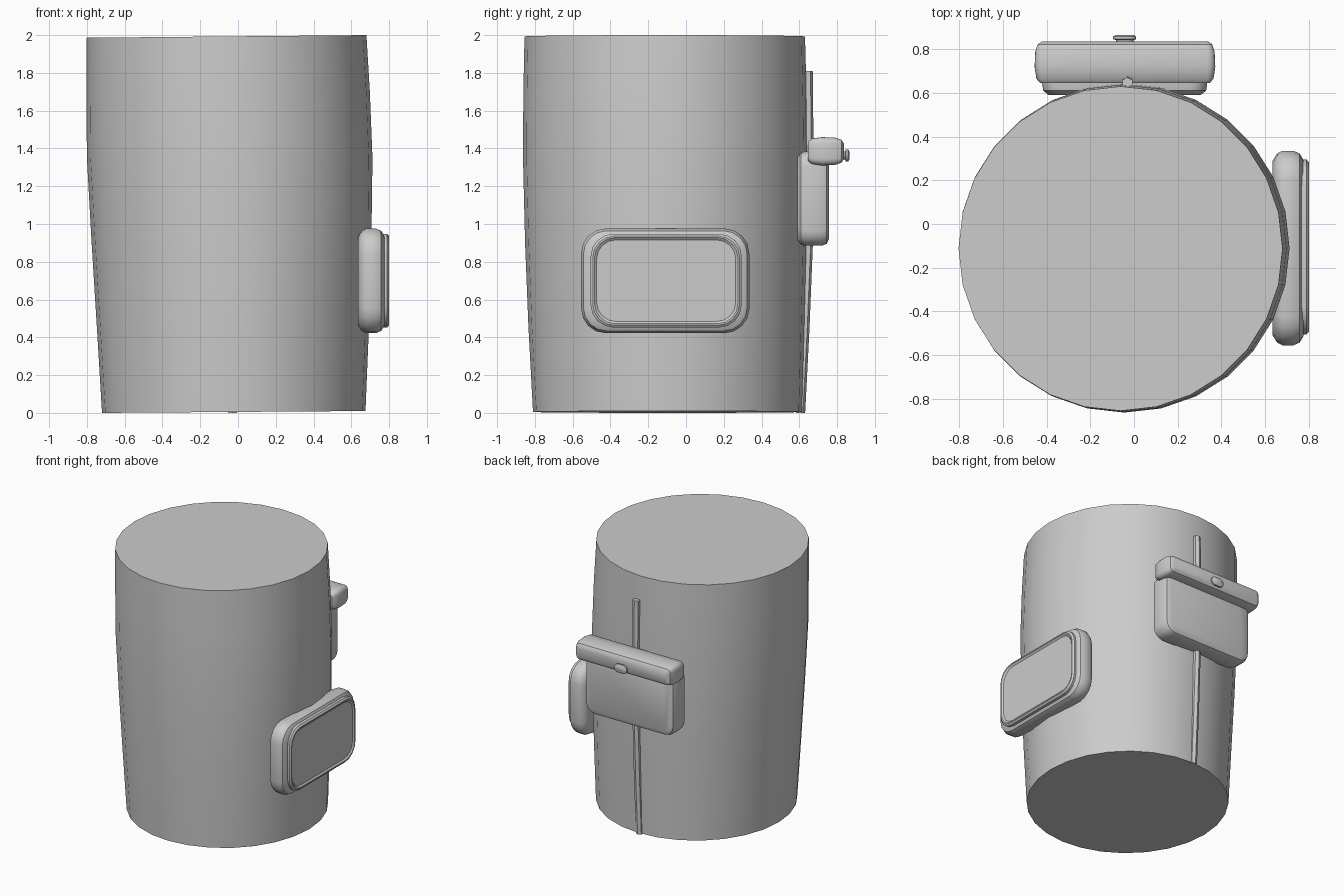
import bpy, bmesh, math
from mathutils import Vector

cube = bpy.data.objects.get("Cube")
if cube:
    bpy.data.objects.remove(cube, do_unlink=True)

grey = bpy.data.materials.new("plain grey")
grey.use_nodes = True
colour = (0.6, 0.6, 0.6, 1)
grey.diffuse_color = colour
grey.node_tree.nodes["Principled BSDF"].inputs["Base Color"].default_value = colour


def loft(name, rings, angle=35):
    """Skin a stack of equal-length rings and cap both ends."""
    bm = bmesh.new()
    loops = [[bm.verts.new(p) for p in ring] for ring in rings]
    n = len(loops[0])
    for a, b in zip(loops, loops[1:]):
        for i in range(n):
            j = (i + 1) % n
            bm.faces.new((a[i], a[j], b[j], b[i]))
    bm.faces.new(loops[0][::-1])
    bm.faces.new(loops[-1])
    bmesh.ops.recalc_face_normals(bm, faces=bm.faces)
    mesh = bpy.data.meshes.new(name)
    bm.to_mesh(mesh)
    bm.free()
    mesh.materials.append(grey)
    obj = bpy.data.objects.new(name, mesh)
    bpy.context.collection.objects.link(obj)
    bpy.ops.object.select_all(action='DESELECT')
    obj.select_set(True)
    bpy.context.view_layer.objects.active = obj
    bpy.ops.object.shade_smooth_by_angle(angle=math.radians(angle))
    return obj


def rounded(width, height, radius, steps=4):
    """Outline of a rounded rectangle about the origin."""
    pts = []
    for k, (sx, sy) in enumerate(((1, 1), (-1, 1), (-1, -1), (1, -1))):
        for s in range(steps + 1):
            a = math.pi / 2 * (k + s / steps)
            pts.append((sx * (width / 2 - radius) + radius * math.cos(a),
                        sy * (height / 2 - radius) + radius * math.sin(a)))
    return pts


def pad(name, u, v, radius, layers, place):
    """Rounded block: layers are (depth, inset) outlines, place maps u, v, depth."""
    cu, cv = sum(u) / 2, sum(v) / 2
    rings = []
    for depth, inset in layers:
        outline = rounded(u[1] - u[0] - 2 * inset, v[1] - v[0] - 2 * inset,
                          max(radius - inset * 0.6, 0.012))
        rings.append([place(cu + a, cv + b, depth) for a, b in outline])
    return loft(name, rings)


def on_side(u, v, d):
    return Vector((d, u, v))


def on_back(u, v, d):
    return Vector((u, d, v))


# Main barrel: slightly bulging, leaning, with a tilted rim
SIDES = 28
barrel = []
for z, x0, x1, y0, y1, tilt in (
        (0.005, -0.72, 0.675, -0.81, 0.615, 0.005),
        (0.45, -0.747, 0.693, -0.834, 0.628, 0),
        (0.9, -0.775, 0.706, -0.852, 0.64, 0),
        (1.35, -0.80, 0.712, -0.863, 0.642, 0),
        (1.7, -0.803, 0.698, -0.861, 0.638, 0),
        (1.993, -0.803, 0.68, -0.855, 0.63, 0.007)):
    ring = []
    for i in range(SIDES):
        a = math.tau * i / SIDES
        ring.append(((x0 + x1) / 2 + (x1 - x0) / 2 * math.cos(a),
                     (y0 + y1) / 2 + (y1 - y0) / 2 * math.sin(a),
                     z + tilt * math.cos(a)))
    barrel.append(ring)
loft("barrel_body", barrel)

# Side pocket with a raised panel standing in a narrow groove
pad("side_pocket", (-0.555, 0.335), (0.422, 0.976), 0.13,
    ((0.635, 0.045), (0.655, 0.012), (0.68, 0), (0.73, 0), (0.758, 0.012),
     (0.775, 0.04), (0.776, 0.05), (0.76, 0.055)), on_side)
pad("side_pocket_panel", (-0.505, 0.295), (0.452, 0.948), 0.12,
    ((0.72, 0), (0.79, 0), (0.80, 0.012), (0.80, 0.02), (0.79, 0.032)), on_side)

# Back pouch
pad("back_pouch", (-0.42, 0.335), (0.885, 1.385), 0.08,
    ((0.59, 0.03), (0.61, 0.005), (0.64, 0), (0.72, 0), (0.745, 0.01),
     (0.757, 0.035)), on_back)

# Flap over the pouch, and its button
pad("pouch_flap", (-0.455, 0.372), (1.31, 1.46), 0.035,
    ((0.645, 0.025), (0.665, 0.008), (0.72, 0), (0.79, 0.003), (0.822, 0.014),
     (0.836, 0.035)), on_back)
pad("flap_button", (-0.095, 0.01), (1.33, 1.395), 0.032,
    ((0.82, 0.012), (0.842, 0.012), (0.846, 0), (0.858, 0), (0.866, 0.014)), on_back)

# Raised seam down the back
seam = []
for z, y in ((0.0, 0.607), (0.45, 0.63), (0.9, 0.648), (1.35, 0.652), (1.81, 0.647)):
    seam.append([(-0.03 + 0.027 * math.cos(math.tau * k / 6 + math.pi / 6),
                  y + 0.024 * math.sin(math.tau * k / 6 + math.pi / 6), z)
                 for k in range(6)])
loft("back_seam", seam, 40)
